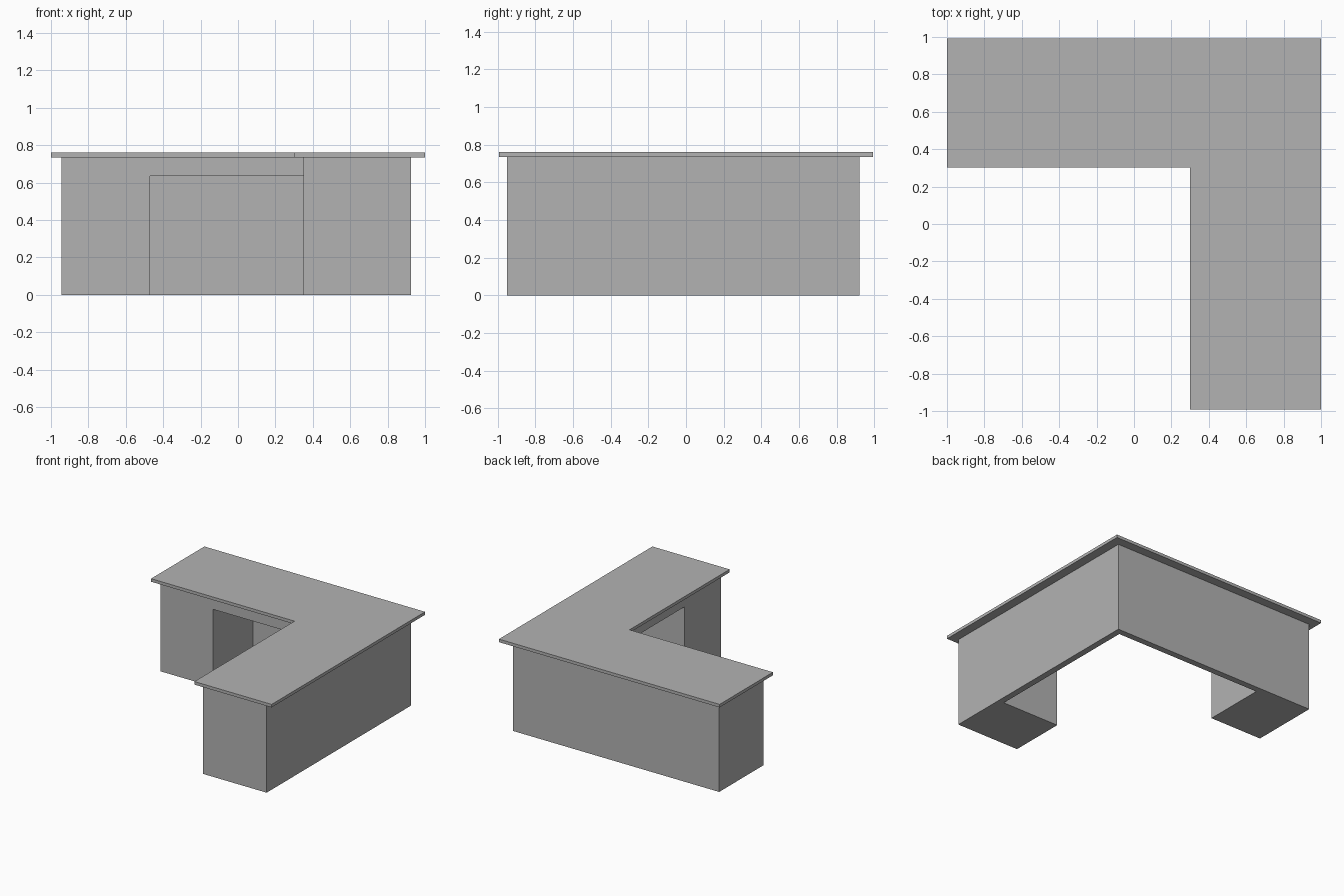
import bpy
import bmesh

cube = bpy.data.objects.get("Cube")
if cube:
    bpy.data.objects.remove(cube, do_unlink=True)

grey = bpy.data.materials.new("matte_grey")
grey.use_nodes = True
grey.diffuse_color = (0.45, 0.45, 0.45, 1)
grey.node_tree.nodes["Principled BSDF"].inputs["Base Color"].default_value = (0.45, 0.45, 0.45, 1)


def l_prism(name, left, front, right, back, inner_x, inner_y, z0, z1):
    """Upright prism with an L outline whose corner is at the back on the +x side."""
    outline = [(left, back), (left, inner_y), (inner_x, inner_y),
               (inner_x, front), (right, front), (right, back)]
    bm = bmesh.new()
    base = bm.faces.new([bm.verts.new((x, y, z0)) for x, y in outline])
    top = bmesh.ops.extrude_face_region(bm, geom=[base])["geom"]
    bmesh.ops.translate(bm, vec=(0, 0, z1 - z0),
                        verts=[v for v in top if isinstance(v, bmesh.types.BMVert)])
    bmesh.ops.recalc_face_normals(bm, faces=bm.faces)
    mesh = bpy.data.meshes.new(name)
    bm.to_mesh(mesh)
    bm.free()
    mesh.materials.append(grey)
    obj = bpy.data.objects.new(name, mesh)
    bpy.context.collection.objects.link(obj)
    return obj


# Overhanging worktop
l_prism("worktop", -1, -0.993, 1, 0.993, 0.3, 0.303, 0.735, 0.76)

# Pedestals, apron and thin outer panels, left after cutting the knee space
body = l_prism("desk_body", -0.945, -0.95, 0.925, 0.92, 0.35, 0.345, 0, 0.735)
cutter = l_prism("knee_space_cutter", -0.47, -0.48, 0.873, 0.868, 0.25, 0.25, -0.1, 0.635)
cutter.hide_render = True

cut = body.modifiers.new("knee_space", "BOOLEAN")
cut.operation = "DIFFERENCE"
cut.solver = "EXACT"
cut.object = cutter
bpy.context.view_layer.objects.active = body
bpy.ops.object.modifier_apply(modifier=cut.name)
bpy.data.objects.remove(cutter, do_unlink=True)
